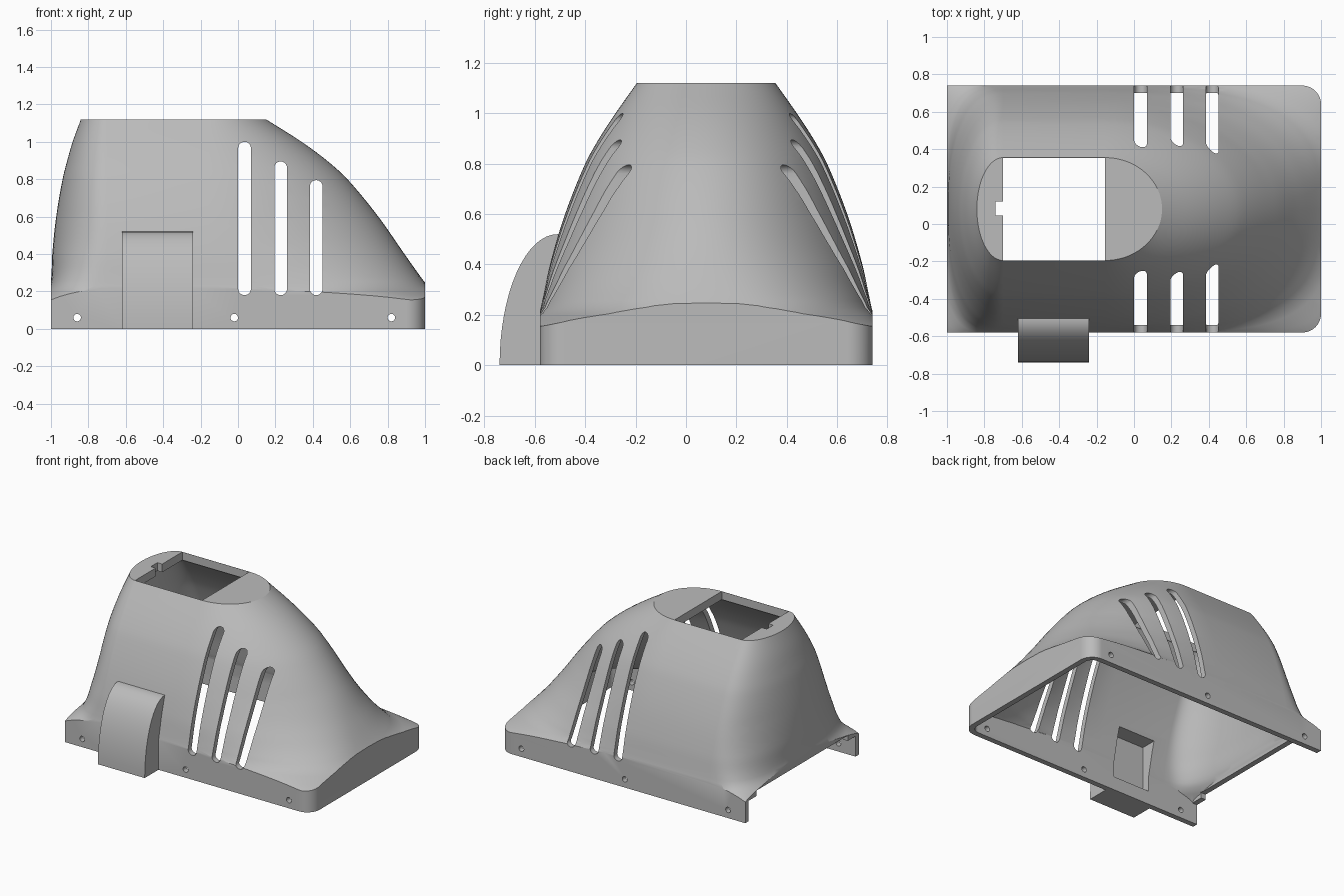
import bpy, bmesh, math

cube = bpy.data.objects.get("Cube")
if cube:
    bpy.data.objects.remove(cube, do_unlink=True)

YC = 0.08            # centre line of the hood
BACK, FORE = -0.7, -0.155   # straight part of the top outline
WALL = 0.04

# height, half width, low-x end, high-x end, corner squareness
SECTIONS = [
    (0.0, 0.72, -1.08, 1.15, 12), (0.13, 0.70, -1.06, 1.11, 10),
    (0.2, 0.665, -1.02, 1.04, 4.2), (0.26, 0.65, -1.0, 0.99, 3),
    (0.4, 0.62, -0.993, 0.89, 2.3), (0.6, 0.56, -0.972, 0.75, 2),
    (0.8, 0.48, -0.938, 0.585, 2), (0.9, 0.425, -0.913, 0.475, 2),
    (1.0, 0.36, -0.884, 0.34, 2), (1.12, 0.275, -0.84, 0.15, 2)]


def section(z):
    """Smoothly interpolated section values at height z."""
    z = max(0.0, min(z, SECTIONS[-1][0]))
    i = 0
    while i < len(SECTIONS) - 2 and z > SECTIONS[i + 1][0]:
        i += 1

    def slope(k, c):
        a = SECTIONS[max(k - 1, 0)]
        b = SECTIONS[min(k + 1, len(SECTIONS) - 1)]
        return (b[c] - a[c]) / (b[0] - a[0])

    p, q = SECTIONS[i], SECTIONS[i + 1]
    h = q[0] - p[0]
    t = (z - p[0]) / h
    out = []
    for c in range(1, 5):
        out.append((1 + 2 * t) * (1 - t) ** 2 * p[c] + t * (1 - t) ** 2 * h * slope(i, c)
                   + t * t * (3 - 2 * t) * q[c] + t * t * (t - 1) * h * slope(i + 1, c))
    out[3] = max(out[3], 2)
    return out


def outline(z, inset):
    """Two half super-ellipses joined by straight sides."""
    half, low, high, n = section(z)
    half -= inset
    ends = ((FORE, high - 1.4 * inset - FORE, -90), (BACK, BACK - low - inset, 90))
    pts, steps = [], 40
    for centre, radius, start in ends:
        for k in range(steps + 1):
            a = math.radians(start + 180 * k / steps)
            c, s = math.cos(a), math.sin(a)
            pts.append((centre + math.copysign(abs(c) ** (2 / n), c) * radius,
                        YC + math.copysign(abs(s) ** (2 / n), s) * half))
    return pts


def solid(name, rings):
    """Closed solid skinned over rings of equal length."""
    bm = bmesh.new()
    loops = [[bm.verts.new(p) for p in ring] for ring in rings]
    n = len(loops[0])
    for a, b in zip(loops, loops[1:]):
        for k in range(n):
            bm.faces.new((a[k], a[(k + 1) % n], b[(k + 1) % n], b[k]))
    bm.faces.new(loops[0])
    bm.faces.new(loops[-1])
    bmesh.ops.recalc_face_normals(bm, faces=bm.faces)
    mesh = bpy.data.meshes.new(name)
    bm.to_mesh(mesh)
    bm.free()
    obj = bpy.data.objects.new(name, mesh)
    bpy.context.collection.objects.link(obj)
    return obj


def loft(name, bottom, top, inset):
    rows = 44
    heights = [bottom + (top - bottom) * k / rows for k in range(rows + 1)]
    return solid(name, [[(x, y, z) for x, y in outline(z, inset)] for z in heights])


def prism(name, pts, axis, lo, hi):
    place = {"x": lambda a, b, t: (t, a, b), "y": lambda a, b, t: (a, t, b),
             "z": lambda a, b, t: (a, b, t)}[axis]
    return solid(name, [[place(a, b, t) for a, b in pts] for t in (lo, hi)])


def box(name, x, y, z):
    return prism(name, [(x[0], y[0]), (x[1], y[0]), (x[1], y[1]), (x[0], y[1])], "z", *z)


def combine(target, tool, operation="DIFFERENCE"):
    mod = target.modifiers.new("cut", "BOOLEAN")
    mod.operation, mod.object, mod.solver = operation, tool, "EXACT"
    bpy.context.view_layer.objects.active = target
    bpy.ops.object.modifier_apply(modifier=mod.name)
    bpy.data.objects.remove(tool, do_unlink=True)


def arc(cx, cy, r, start, end, steps=12):
    angles = [math.radians(start + (end - start) * k / steps) for k in range(steps + 1)]
    return [(cx + r * math.cos(a), cy + r * math.sin(a)) for a in angles]


def footprint(inset):
    """Base rectangle with rounded corners at the high-x end."""
    x, h, r = 1 - inset, 0.66 - inset, 0.1 - inset
    return ([(-x, YC - h)] + arc(x - r, YC - h + r, r, -90, 0)
            + arc(x - r, YC + h - r, r, 0, 90) + [(-x, YC + h)])


# Outer hood trimmed to its base footprint
hood = loft("vented_hood", 0, 1.12, 0)
combine(hood, prism("envelope", footprint(0), "z", -0.2, 1.3), "INTERSECT")


# Side housing with a curved back, joined to the hood
def housing_profile(inset, inner_y):
    curve = [(-0.74 + inset + 0.23 * (1 - math.cos(a)), (0.52 - inset) * math.sin(a))
             for a in [math.pi / 2 * k / 16 for k in range(17)]]
    return curve + [(inner_y, 0.52 - inset), (inner_y, -inset)] + [(curve[0][0], -inset)] * (inset > 0)


combine(hood, prism("housing", housing_profile(0, -0.42), "x", -0.62, -0.24), "UNION")

# Hollow interior
cavity = loft("cavity", -0.1, 1.06, WALL)
combine(cavity, prism("inner_envelope", footprint(WALL), "z", -0.2, 1.3), "INTERSECT")
combine(hood, cavity)
combine(hood, prism("housing_cavity", housing_profile(WALL, -0.58), "x", -0.58, -0.28))
combine(hood, box("housing_window", (-0.58, -0.28), (-0.6, -0.4), (0.1, 0.46)))

# Top opening with its small notch
combine(hood, box("top_opening", (BACK, FORE), (YC - 0.274, YC + 0.274), (1.0, 1.3)))
combine(hood, box("top_notch", (-0.74, -0.68), (0.045, 0.12), (1.0, 1.3)))

# Stepped gap under the low-x end
for half, top in ((0.62, 0.15), (0.53, 0.19)):
    combine(hood, box("end_gap", (-1.2, -0.9), (YC - half, YC + half), (-0.1, top)))

# Vent slots through both sides
for x, top in ((0.035, 1.0), (0.228, 0.895), (0.418, 0.795)):
    r = 0.034
    pts = arc(x, top - r, r, 0, 180) + arc(x, 0.18 + r, r, 180, 360)
    combine(hood, prism("vent_slot", pts, "y", -1, 1))

# Screw holes along the skirt
for x in (-0.86, -0.02, 0.82):
    combine(hood, prism("screw_hole", arc(x, 0.06, 0.02, 0, 345, 23), "y", -1, 1))

# Single grey finish
grey = bpy.data.materials.new("plain_grey")
grey.use_nodes = True
colour = (0.5, 0.5, 0.5, 1)
grey.diffuse_color = colour
grey.node_tree.nodes["Principled BSDF"].inputs["Base Color"].default_value = colour
hood.data.materials.clear()
hood.data.materials.append(grey)

bpy.ops.object.select_all(action="DESELECT")
hood.select_set(True)
bpy.context.view_layer.objects.active = hood
bpy.ops.object.shade_smooth_by_angle(angle=math.radians(30))
